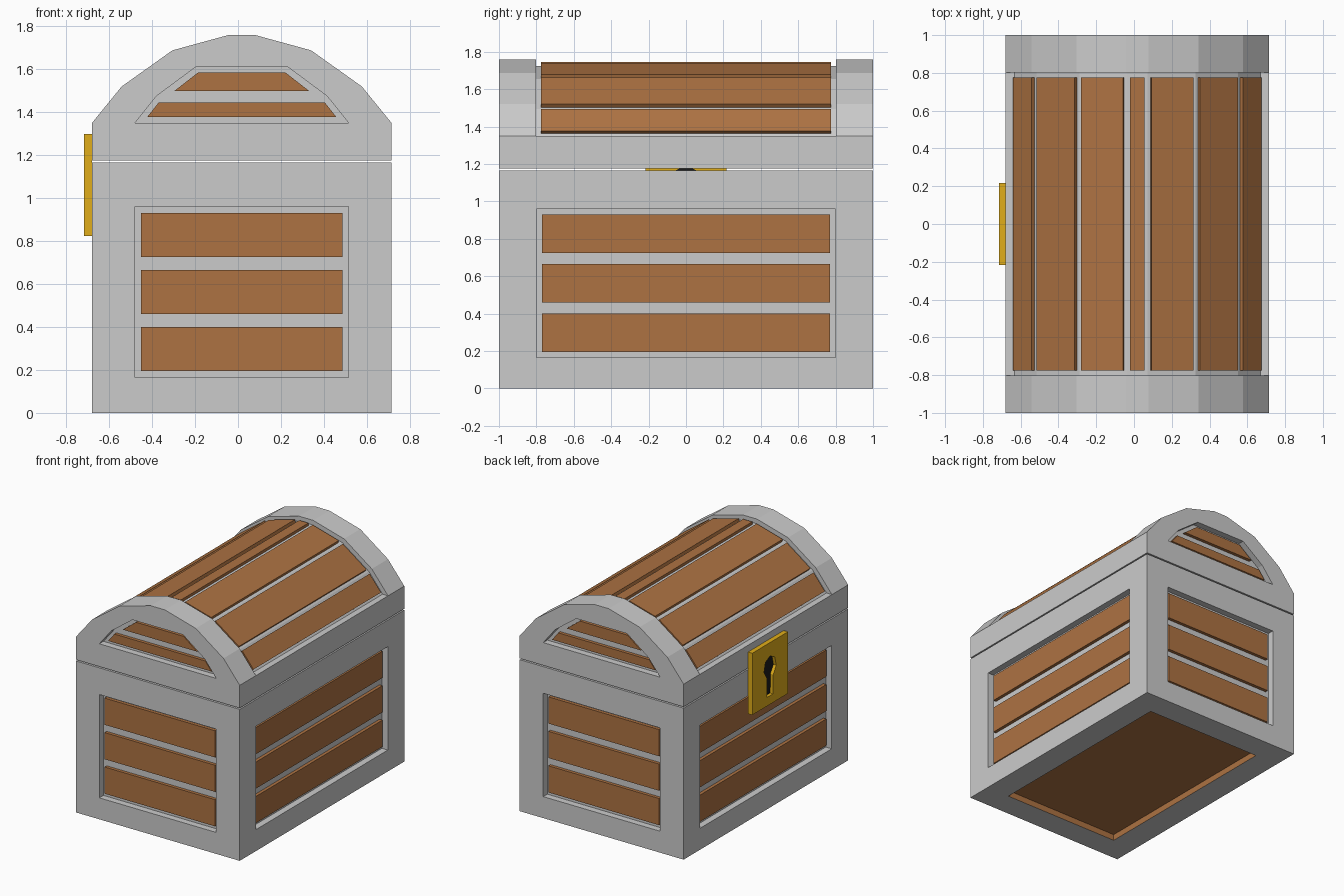
import bpy, bmesh
from math import sin, cos, radians
from mathutils import Vector

if "Cube" in bpy.data.objects:
    bpy.data.objects.remove(bpy.data.objects["Cube"])

CX = 0.0175           # chest centre in x (the lock sticks out at -x)
HX, HY = 0.6975, 1.0  # half width and half length
RECESS, PROUD = 0.05, 0.025


def material(name, rgb):
    m = bpy.data.materials.new(name)
    m.diffuse_color = (*rgb, 1)
    m.use_nodes = True
    m.node_tree.nodes["Principled BSDF"].inputs["Base Color"].default_value = m.diffuse_color
    return m


wood = material("wood", (0.42, 0.17, 0.055))
gold = material("gold", (0.75, 0.42, 0.01))
black = material("black", (0.01, 0.01, 0.01))


def prism(name, pts, axis, lo, hi, mat=None):
    """Extrude a side profile (x,z along y, or y,z along x)."""
    bm = bmesh.new()
    place = (lambda p, t: (p[0], t, p[1])) if axis == "y" else (lambda p, t: (t, p[0], p[1]))
    a = [bm.verts.new(place(p, lo)) for p in pts]
    b = [bm.verts.new(place(p, hi)) for p in pts]
    bm.faces.new(a)
    bm.faces.new(b[::-1])
    for i in range(len(pts)):
        j = (i + 1) % len(pts)
        bm.faces.new((a[i], b[i], b[j], a[j]))
    bmesh.ops.recalc_face_normals(bm, faces=bm.faces)
    me = bpy.data.meshes.new(name)
    bm.to_mesh(me)
    bm.free()
    ob = bpy.data.objects.new(name, me)
    bpy.context.collection.objects.link(ob)
    if mat:
        me.materials.append(mat)
    return ob


def rect(u0, u1, z0, z1):
    return [(u0, z0), (u1, z0), (u1, z1), (u0, z1)]


def mirrored(half):
    """Close a right-half profile (bottom to top) about the chest centre."""
    return [(CX + u, z) for u, z in half] + [(CX - u, z) for u, z in reversed(half)]


def cut(ob, cutter):
    mod = ob.modifiers.new("cut", "BOOLEAN")
    mod.operation, mod.object, mod.solver = "DIFFERENCE", cutter, "EXACT"
    bpy.context.view_layer.objects.active = ob
    bpy.ops.object.modifier_apply(modifier=mod.name)
    bpy.data.objects.remove(cutter)


def span(centre, sign, a, b):
    return sorted((centre + sign * a, centre + sign * b))


# Stone body with a recessed panel on each side and underneath
body = prism("body", rect(CX - HX, CX + HX, 0, 1.165), "y", -HY, HY)
cut(body, prism("cutter", rect(CX - 0.5, CX + 0.5, -0.1, 0.08), "y", -0.805, 0.805))
sides = [("front", "y", -1, HY, 0, CX, 0.4975, 0.47), ("back", "y", 1, HY, 0, CX, 0.4975, 0.47),
         ("left", "x", -1, HX, CX, 0, 0.8, 0.77), ("right", "x", 1, HX, CX, 0, 0.8, 0.77)]
for name, axis, s, half, mid, c, w, pw in sides:
    cut(body, prism("cutter", rect(c - w, c + w, 0.165, 0.96), axis,
                    *span(mid, s, half - RECESS, half + 0.1)))
    # Three planks in each side panel
    for i, (z0, z1) in enumerate(((0.195, 0.4), (0.46, 0.665), (0.725, 0.93))):
        prism(f"{name}_plank_{i + 1}", rect(c - pw, c + pw, z0, z1), axis,
              *span(mid, s, half - RECESS - 0.005, half - PROUD), wood)

# Wooden bottom tray, hollowed from below
tray = prism("bottom_panel", rect(CX - 0.5, CX + 0.5, 0, 0.08), "y", -0.805, 0.805, wood)
bm = bmesh.new()
bm.from_mesh(tray.data)
under = min(bm.faces, key=lambda f: f.calc_center_median().z)
bmesh.ops.inset_individual(bm, faces=[under], thickness=0.004)
bmesh.ops.translate(bm, verts=under.verts, vec=(0, 0, 0.045))
bm.to_mesh(tray.data)
bm.free()

# Arched lid: seven facets, raised bands at the ends
half_arc = [(HX, 1.35), (0.559, 1.52), (0.323, 1.688), (0.06, 1.76)]
arc = [Vector(p) for p in mirrored(half_arc)]
lid = prism("lid", mirrored([(HX, 1.175)] + half_arc), "y", -HY, HY)

# Inset arc for the surface between the end bands
normals = [Vector(((b - a).y, -(b - a).x)).normalized() for a, b in zip(arc, arc[1:])]
depth = 0.036
inner = [arc[0] - Vector((depth / normals[0].x, 0))]
for p, n, m in zip(arc[1:], normals, normals[1:]):
    inner.append(p - (n + m) * depth / (1 + n.dot(m)))
inner.append(arc[-1] - Vector((depth / normals[-1].x, 0)))
cut(lid, prism("cutter", inner + [(-1, 1.35), (-1, 2), (1, 2), (1, 1.35)], "y", -0.803, 0.803))

# One long plank on each lid facet
for i, (a, b, n) in enumerate(zip(inner, inner[1:], normals)):
    d = (b - a).normalized() * 0.016
    a, b = a + d, b - d
    prism(f"lid_plank_{i + 1}", [a - n * 0.005, b - n * 0.005, b + n * 0.021, a + n * 0.021],
          "y", -0.775, 0.775, wood)

# Recessed gables with two trimmed planks
gable = mirrored([(0.4975, 1.35), (0.397, 1.475), (0.215, 1.61)])
gable_planks = [[(0.44, 1.378), (0.387, 1.445)], [(0.315, 1.498), (0.203, 1.585)]]
for name, s in (("front", -1), ("back", 1)):
    cut(lid, prism("cutter", gable, "y", *span(0, s, HY - RECESS, HY + 0.1)))
    for i, half in enumerate(gable_planks):
        prism(f"{name}_gable_plank_{i + 1}", mirrored(half), "y",
              *span(0, s, HY - RECESS - 0.005, HY - PROUD), wood)

# Lock plate with a keyhole cut through to a dark backing
face = CX - HX
keyhole = [(-0.035, 0.89), (0.035, 0.89)]
keyhole += [(0.075 * cos(radians(t)), 1.11 + 0.085 * sin(radians(t))) for t in range(-60, 241, 50)]
plate = prism("lock_plate", rect(-0.217, 0.217, 0.823, 1.298), "x", face - 0.036, face, gold)
cut(plate, prism("cutter", keyhole, "x", face - 0.1, face + 0.1))
prism("keyhole", keyhole, "x", face - 0.012, face, black)
